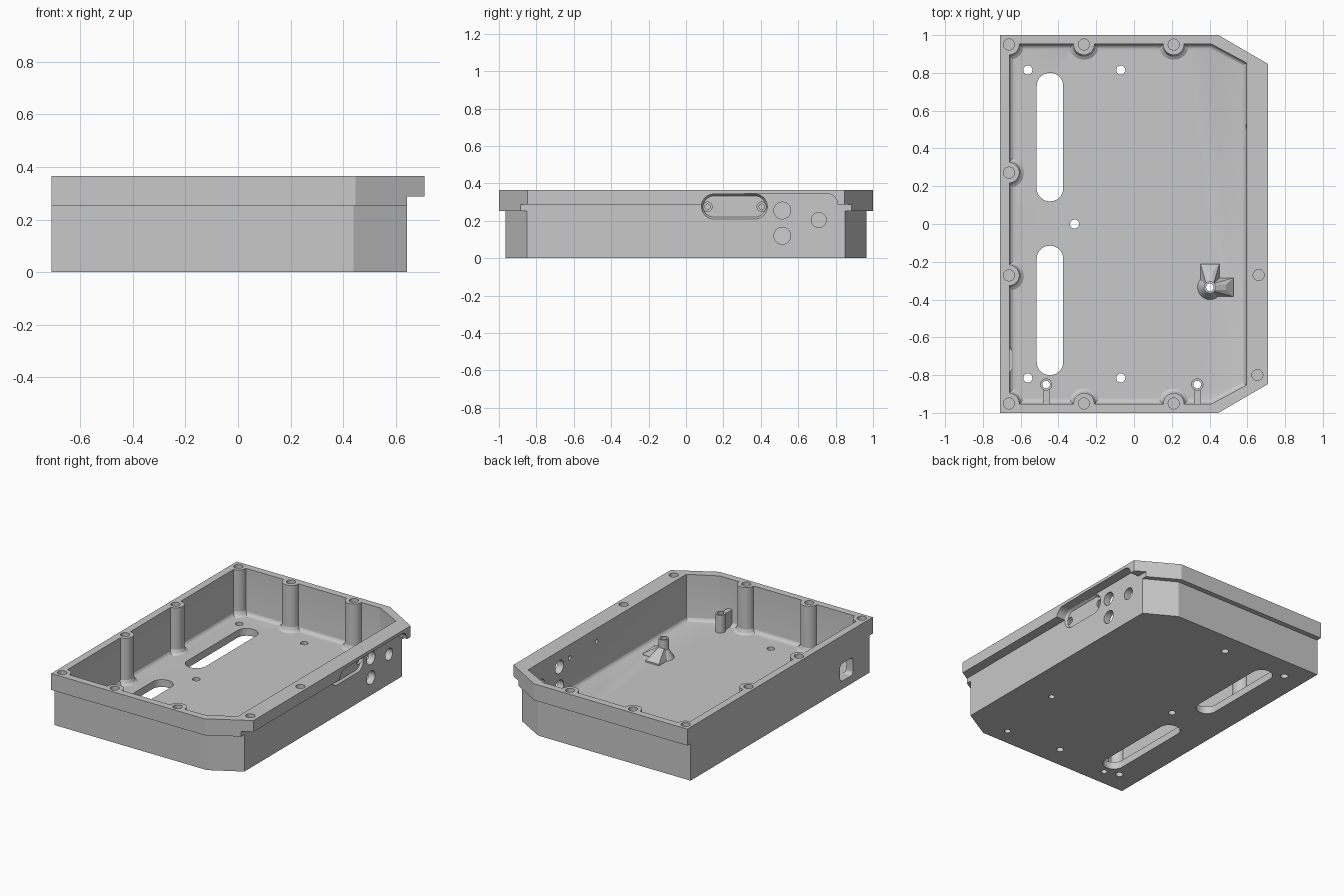
import bpy, bmesh, math
from mathutils import Matrix

if "Cube" in bpy.data.objects:
    bpy.data.objects.remove(bpy.data.objects["Cube"])

grey = bpy.data.materials.new("plain grey")
grey.use_nodes = True
grey.diffuse_color = (0.58, 0.58, 0.58, 1)
grey.node_tree.nodes["Principled BSDF"].inputs["Base Color"].default_value = (0.58, 0.58, 0.58, 1)

FLOOR, RIM, SIDE = 0.05, 0.365, 0.643


def to_object(bm, name):
    bmesh.ops.recalc_face_normals(bm, faces=bm.faces[:])
    mesh = bpy.data.meshes.new(name)
    bm.to_mesh(mesh)
    bm.free()
    mesh.materials.append(grey)
    ob = bpy.data.objects.new(name, mesh)
    bpy.context.scene.collection.objects.link(ob)
    return ob


def loft(name, rings, sideways=False):
    """Closed solid through (outline, height) rings along z, or along x when sideways."""
    bm = bmesh.new()
    loops = []
    for outline, c in rings:
        loops.append([bm.verts.new((c, a, b) if sideways else (a, b, c)) for a, b in outline])
    for low, high in zip(loops, loops[1:]):
        for i in range(len(low)):
            bm.faces.new((low[i - 1], low[i], high[i], high[i - 1]))
    bm.faces.new(loops[0][::-1])
    bm.faces.new(loops[-1])
    return to_object(bm, name)


def prism(name, outline, low, high, sideways=False):
    return loft(name, [(outline, low), (outline, high)], sideways)


def circle(x, y, r, n=48):
    return [(x + r * math.cos(math.tau * i / n), y + r * math.sin(math.tau * i / n))
            for i in range(n)]


def rod(name, x, y, low, high, r):
    return prism(name, circle(x, y, r), low, high)


def rounded(a0, a1, b0, b1, r, steps=10):
    """Rectangle outline with round corners."""
    r = min(r, (a1 - a0) / 2 - 1e-3, (b1 - b0) / 2 - 1e-3)
    centres = [(a1 - r, b1 - r), (a0 + r, b1 - r), (a0 + r, b0 + r), (a1 - r, b0 + r)]
    pts = []
    for q, (ca, cb) in enumerate(centres):
        for i in range(steps + 1):
            t = math.pi / 2 * (q + i / steps)
            pts.append((ca + r * math.cos(t), cb + r * math.sin(t)))
    return pts


def rect(x0, x1, y0, y1):
    return [(x0, y0), (x1, y0), (x1, y1), (x0, y1)]


def clipped(x0, x1, y, cut_x, cut_y, inset=0):
    """Rectangle outline with both +x corners cut off."""
    x0, x1, y = x0 + inset, x1 - inset, y - inset
    cut_x, cut_y = cut_x - inset * 0.25, cut_y - inset * 0.6
    return [(x0, -y), (cut_x, -y), (x1, -cut_y), (x1, cut_y), (cut_x, y), (x0, y)]


def combine(target, other, mode='DIFFERENCE'):
    mod = target.modifiers.new("bool", 'BOOLEAN')
    mod.operation, mod.solver, mod.object = mode, 'EXACT', other
    deps = bpy.context.evaluated_depsgraph_get()
    result = bpy.data.meshes.new_from_object(target.evaluated_get(deps))
    target.modifiers.clear()
    target.data = result
    bpy.data.objects.remove(other)


# Outer shell with overhanging rim
tray = prism("tray", clipped(-0.71, SIDE, 0.965, 0.44, 0.85), 0, 0.3)
combine(tray, prism("rim", clipped(-0.71, 0.71, 1.0, 0.447, 0.847), 0.253, RIM), 'UNION')
# Shallower overhang along the +x side
combine(tray, prism("cutter", rect(SIDE, 0.8, -1.1, 1.1), 0.2, 0.288))

# Cavity with a filleted floor
FILLET = 0.03
rings = []
for i in range(5):
    t = math.pi / 2 * i / 4
    rings.append((clipped(-0.66, 0.595, 0.952, 0.41, 0.853, FILLET * (1 - math.sin(t))),
                  FLOOR + FILLET * (1 - math.cos(t))))
rings.append((rings[-1][0], 0.5))
combine(tray, loft("cavity", rings))

# Screw columns with flared feet, trimmed to stay inside the walls
columns = [(x, s * 0.95) for x in (-0.662, -0.265, 0.21) for s in (-1, 1)]
columns += [(-0.662, s * 0.272) for s in (-1, 1)]
for x, y in columns:
    profile = [(0.08, FLOOR - 0.02), (0.08, FLOOR), (0.064, 0.06), (0.055, 0.08), (0.055, RIM)]
    column = loft("column", [(circle(x, y, r), z) for r, z in profile])
    combine(column, prism("trim", rect(-0.69, 0.6, -0.958, 0.958), 0, 0.5), 'INTERSECT')
    combine(tray, column, 'UNION')

# Blind screw holes in the rim
for x, y in columns + [(0.66, -0.27), (0.653, -0.8)]:
    combine(tray, rod("cutter", x, y, 0.3, 0.5, 0.029))

# Long slots and round holes through the floor
for y0, y1 in ((0.12, 0.8), (-0.8, -0.115)):
    combine(tray, prism("cutter", rounded(-0.515, -0.375, y0, y1, 0.07), -0.1, 0.1))
for x, y in [(a, s * 0.815) for a in (-0.562, -0.07) for s in (-1, 1)] + [(-0.315, 0)]:
    combine(tray, rod("cutter", x, y, -0.1, 0.1, 0.024))

# Raised overhang, tapered label recess and ports on the +x side
combine(tray, prism("cutter", rounded(0.26, 0.81, 0.2, 0.345, 0.055), SIDE, 0.8, True))
wide, narrow = (rounded(0.083 + d, 0.435 - d, 0.21 + d, 0.343 - d, 0.07) for d in (0, 0.01))
combine(tray, loft("cutter", [(narrow, 0.628), (wide, SIDE), (wide, 0.8)], True))
for y, z, r, depth in ((0.515, 0.255, 0.045, 0.5), (0.515, 0.12, 0.045, 0.5),
                       (0.71, 0.205, 0.04, 0.5), (0.115, 0.275, 0.014, 0.5),
                       (0.405, 0.275, 0.014, 0.5), (0.115, 0.275, 0.025, 0.615),
                       (0.405, 0.275, 0.025, 0.615)):
    combine(tray, prism("cutter", circle(y, z, r), depth, 0.8, True))

# Connector window in the -x side
combine(tray, prism("cutter", rounded(-0.787, -0.648, 0.055, 0.175, 0.025), -0.8, -0.6, True))

# Wall posts, each with a rib to the wall
parts = [tray]
posts = [(-0.465, -0.85, "right_wall_post"), (0.335, -0.85, "left_wall_post")]
for x, y, name in posts:
    post = rod(name, x, y, FLOOR - 0.01, 0.17, 0.032)
    combine(post, prism("rib", rect(x - 0.017, x + 0.017, -0.956, y), FLOOR - 0.01, 0.16), 'UNION')
    parts.append(post)

# Floor post with a conical foot and two wedge braces
px, py = 0.402, -0.335
stand = rod("braced_post", px, py, FLOOR - 0.01, 0.18, 0.032)
combine(stand, loft("foot", [(circle(px, py, 0.068), FLOOR - 0.005),
                             (circle(px, py, 0.03), 0.11)]), 'UNION')
for angle in (0, math.pi / 2):
    bm = bmesh.new()
    for s in (-1, 1):
        for p in ((0, s * 0.05, 0), (0.124, s * 0.05, 0), (0.124, s * 0.05, 0.012),
                  (0, s * 0.014, 0.09), (0.085, s * 0.014, 0.05)):
            bm.verts.new(p)
    bmesh.ops.convex_hull(bm, input=bm.verts[:])
    bm.transform(Matrix.Translation((px, py, FLOOR - 0.002)) @ Matrix.Rotation(angle, 4, 'Z'))
    combine(stand, to_object(bm, "brace"), 'UNION')
parts.append(stand)

# Bores through the posts and the floor below them
for (x, y), post in zip([p[:2] for p in posts] + [(px, py)], parts[1:]):
    for ob in (tray, post):
        combine(ob, rod("cutter", x, y, -0.1, 0.4, 0.02))

for ob in parts:
    bpy.ops.object.select_all(action='DESELECT')
    ob.select_set(True)
    bpy.context.view_layer.objects.active = ob
    bpy.ops.object.shade_smooth_by_angle(angle=math.radians(12))
